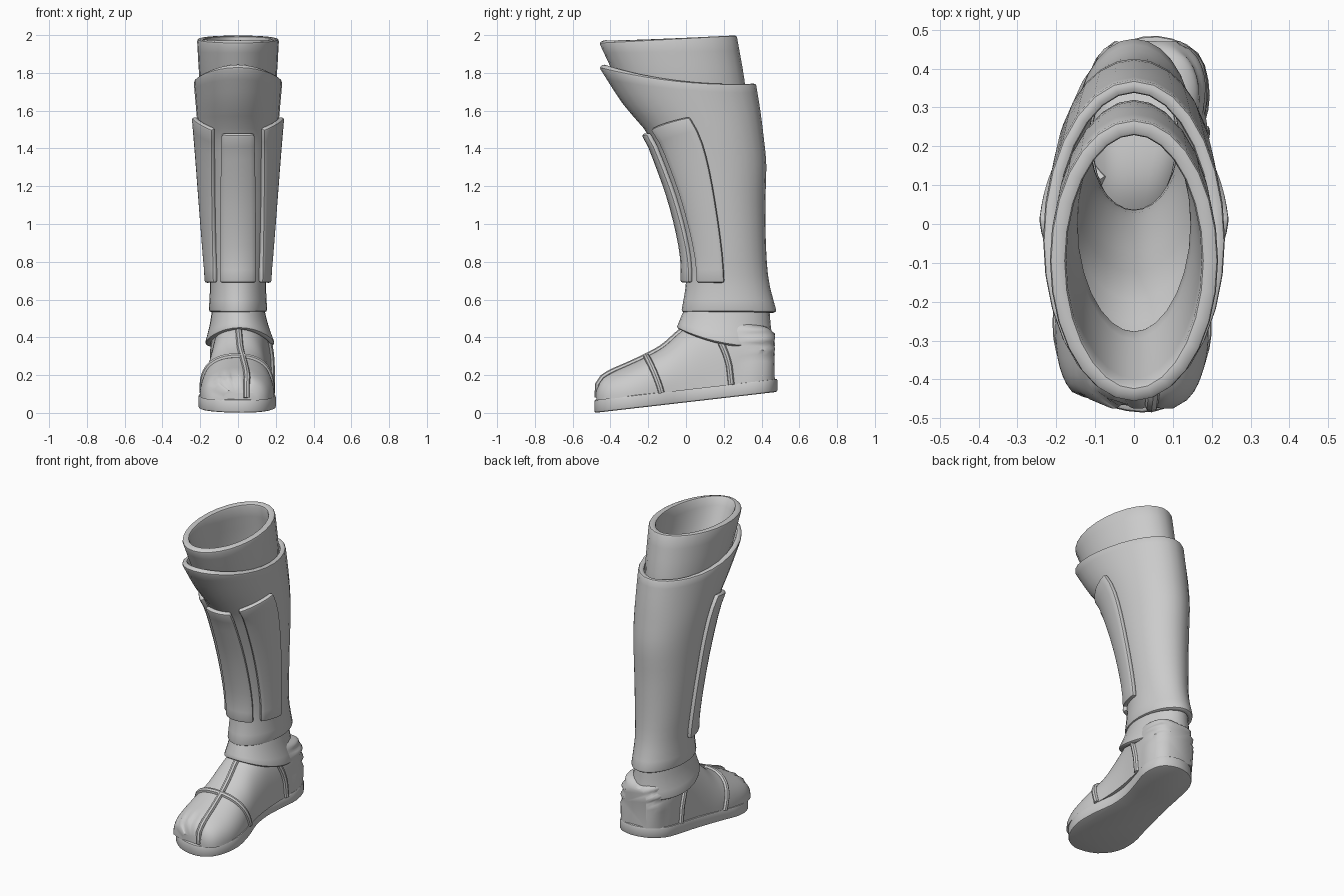
import bpy, bmesh
from math import sin, cos, pi, exp, radians, copysign
from mathutils import Vector

if "Cube" in bpy.data.objects:
    bpy.data.objects.remove(bpy.data.objects["Cube"])


def interp(table, t):
    """Smooth interpolation of table rows; the first column is the key."""
    n = len(table)
    i = max(k for k in range(n - 1) if k == 0 or table[k][0] <= t)
    a, b = table[i], table[i + 1]
    p, q = table[max(i - 1, 0)], table[min(i + 2, n - 1)]
    h = b[0] - a[0]
    u = min(max((t - a[0]) / h, 0), 1)
    out = []
    for k in range(1, len(a)):
        ma = (b[k] - p[k]) / (b[0] - p[0]) * h
        mb = (q[k] - a[k]) / (q[0] - a[0]) * h
        out.append((2*u**3 - 3*u*u + 1)*a[k] + (u**3 - 2*u*u + u)*ma
                   + (3*u*u - 2*u**3)*b[k] + (u**3 - u*u)*mb)
    return out


def steps(a, b, n):
    return [a + (b - a) * i / n for i in range(n + 1)]


def finish(ob, angle=40):
    bpy.ops.object.select_all(action='DESELECT')
    ob.select_set(True)
    bpy.context.view_layer.objects.active = ob
    bpy.ops.object.convert(target='MESH')
    bpy.ops.object.shade_smooth_by_angle(angle=radians(angle))


def grid(name, rows, closed=False, caps=False):
    bm = bmesh.new()
    vs = [[bm.verts.new(p) for p in r] for r in rows]
    n = len(rows[0])
    for a, b in zip(vs, vs[1:]):
        for j in range(n if closed else n - 1):
            k = (j + 1) % n
            bm.faces.new((a[j], a[k], b[k], b[j]))
    if caps:
        bm.faces.new(vs[0])
        bm.faces.new(vs[-1])
        bmesh.ops.recalc_face_normals(bm, faces=bm.faces)
    me = bpy.data.meshes.new(name)
    bm.to_mesh(me)
    bm.free()
    ob = bpy.data.objects.new(name, me)
    bpy.context.collection.objects.link(ob)
    return ob


def thicken(ob, thickness, offset, bevel):
    s = ob.modifiers.new("wall", 'SOLIDIFY')
    s.thickness, s.offset = thickness, offset
    b = ob.modifiers.new("round", 'BEVEL')
    b.width, b.segments, b.limit_method, b.angle_limit = bevel, 2, 'ANGLE', radians(45)
    finish(ob)


# Leg rings: front z, front y, back y, back z, half width, centre x, side dip
def ring_point(table, t, a):
    yf, yb, zb, rx, cx, dip = interp(table, t)
    f = (1 + cos(a)) / 2
    return Vector((cx + rx * sin(a), yf*f + yb*(1 - f), t*f + zb*(1 - f) + dip * sin(a)**2))


def sleeve(name, table, n, thickness, bevel, sides=28):
    rows = [[ring_point(table, t, 2*pi*j/sides) for j in range(sides)]
            for t in steps(table[0][0], table[-1][0], n)]
    thicken(grid(name, rows, closed=True), thickness, -1, bevel)


GREAVE = [(.535, -.025, .48, .535, .155, 0, 0), (.69, .0, .44, .69, .148, 0, 0),
          (.85, -.005, .425, .85, .16, 0, 0), (1.1, -.06, .42, 1.1, .18, 0, 0),
          (1.32, -.135, .425, 1.32, .197, 0, 0), (1.48, -.205, .41, 1.47, .21, 0, 0),
          (1.63, -.33, .395, 1.59, .222, 0, 0), (1.83, -.46, .37, 1.745, .235, 0, -.03)]
KNEE = [(1.64, -.31, .32, 1.62, .185, 0, 0), (1.80, -.385, .31, 1.76, .205, 0, 0),
        (1.96, -.46, .268, 2.0, .217, 0, 0)]
ANKLE = [(.45, -.05, .465, .355, .185, .01, -.035), (.50, -.03, .45, .45, .155, .005, -.01),
         (.57, .0, .44, .57, .135, 0, 0)]
sleeve("greave_shell", GREAVE, 20, .035, .012)
sleeve("knee_cuff", KNEE, 6, .042, .012)
sleeve("ankle_cuff", ANKLE, 5, .03, .01)


# Shin plates that follow the greave; angles in degrees, bottom to top
def plate(name, lo, hi, top_lo, top_hi, mirror=False):
    rows = []
    for u in steps(0, 1, 12):
        row = []
        for v in steps(0, 1, 6):
            a0, a1 = lo[0] + (lo[1] - lo[0])*u, hi[0] + (hi[1] - hi[0])*u
            top = top_lo + (top_hi - top_lo)*v
            row.append(ring_point(GREAVE, .69 + (top - .69)*u, radians(a0 + (a1 - a0)*v)))
        rows.append(row)
    ob = grid(name, rows)
    if mirror:
        ob.modifiers.new("mirror", 'MIRROR').use_mirror_merge = False
    thicken(ob, .03, 1, .012)


plate("centre_shin_plate", (-34, -22), (34, 22), 1.485, 1.485)
plate("side_shin_plates", (46, 34), (86, 84), 1.51, 1.58, mirror=True)

# Sole: closed smooth footprint, tilted up towards the heel
OUTLINE = [(.02, -.485), (.11, -.46), (.17, -.39), (.2, -.28), (.185, -.15), (.15, -.02),
           (.147, .1), (.172, .22), (.195, .33), (.165, .44), (.06, .484), (-.05, .455),
           (-.12, .37), (-.14, .25), (-.155, .1), (-.185, -.1), (-.21, -.25),
           (-.185, -.37), (-.1, -.455)]
m = len(OUTLINE)
keys = [(i, *OUTLINE[i % m]) for i in range(-2, m + 3)]
foot_print = [interp(keys, i / 3) for i in range(3 * m)]


def floor_z(y):
    return max(0, (y + .485) * .115)


rows = [[Vector((x, y, floor_z(y) + h)) for x, y in foot_print] for h in (0, .07)]
sole = grid("sole", rows, closed=True, caps=True)
bev = sole.modifiers.new("round", 'BEVEL')
bev.width, bev.segments, bev.limit_method, bev.angle_limit = .01, 2, 'ANGLE', radians(45)
finish(sole)

# Foot sections: y, centre x, half width, top z, roundness power
FOOT = [(-.475, .01, .09, .13, .8), (-.45, .0, .14, .18, .8), (-.40, -.005, .175, .215, .85),
        (-.32, -.005, .195, .25, .9), (-.22, -.005, .195, .295, .9), (-.12, -.005, .18, .35, .9),
        (-.02, .0, .165, .435, .85), (.1, .01, .155, .5, .7), (.25, .025, .155, .5, .5),
        (.36, .035, .15, .47, .4), (.435, .035, .125, .45, .4), (.468, .035, .08, .42, .4)]
TOE_GAPS = (-.13, -.08, -.025, .045)


def foot_point(y, a):
    cx, hw, zt, e = interp(FOOT, y)
    z0 = floor_z(y) + .065
    c = cos(a)
    return Vector((cx + hw * copysign(abs(c)**e, c), y, z0 + (zt - z0) * max(sin(a), 0)**e))


rows = []
for y in steps(-.475, .468, 44):
    row = []
    for a in steps(0, pi, 40):
        p = foot_point(y, a)
        if y < -.36:      # grooves between toes
            w = (-.36 - y) / .115
            g = sum(exp(-((p.x - t) / .013)**2) for t in TOE_GAPS)
            p.z -= .022 * w * g * sin(a)
            p.y += .014 * w * g
        if y > .25:       # cloth folds round the heel
            k = .006 * sin(p.z * 110 + p.x * 18) * min(1, (y - .25) * 10)
            p.x += k * cos(a)
            p.y += k * .6
        row.append(p)
    rows.append(row)
finish(grid("foot", rows, closed=True, caps=True), 50)


# Sandal straps laid over the foot
def strap(name, pts, radius=.017):
    cu = bpy.data.curves.new(name, 'CURVE')
    cu.dimensions, cu.bevel_depth, cu.bevel_resolution = '3D', radius, 2
    cu.use_fill_caps = True
    s = cu.splines.new('POLY')
    s.points.add(len(pts) - 1)
    for q, p in zip(s.points, pts):
        q.co = (*p, 1)
    ob = bpy.data.objects.new(name, cu)
    bpy.context.collection.objects.link(ob)
    finish(ob)


strap("instep_strap", [foot_point(-.13 - .08 * sin(a), a) for a in steps(0, pi, 24)])
strap("toe_strap", [Vector((.045, -.468, .08))]
      + [foot_point(y, 1.3 + .27 * (y + .46) / .46) for y in steps(-.465, .0, 18)])
for side, name in ((0, "right_heel_strap"), (1, "left_heel_strap")):
    strap(name, [foot_point(.24 - .13 * u, pi - 1.1*u if side else 1.1*u)
                 for u in steps(0, 1, 12)])
